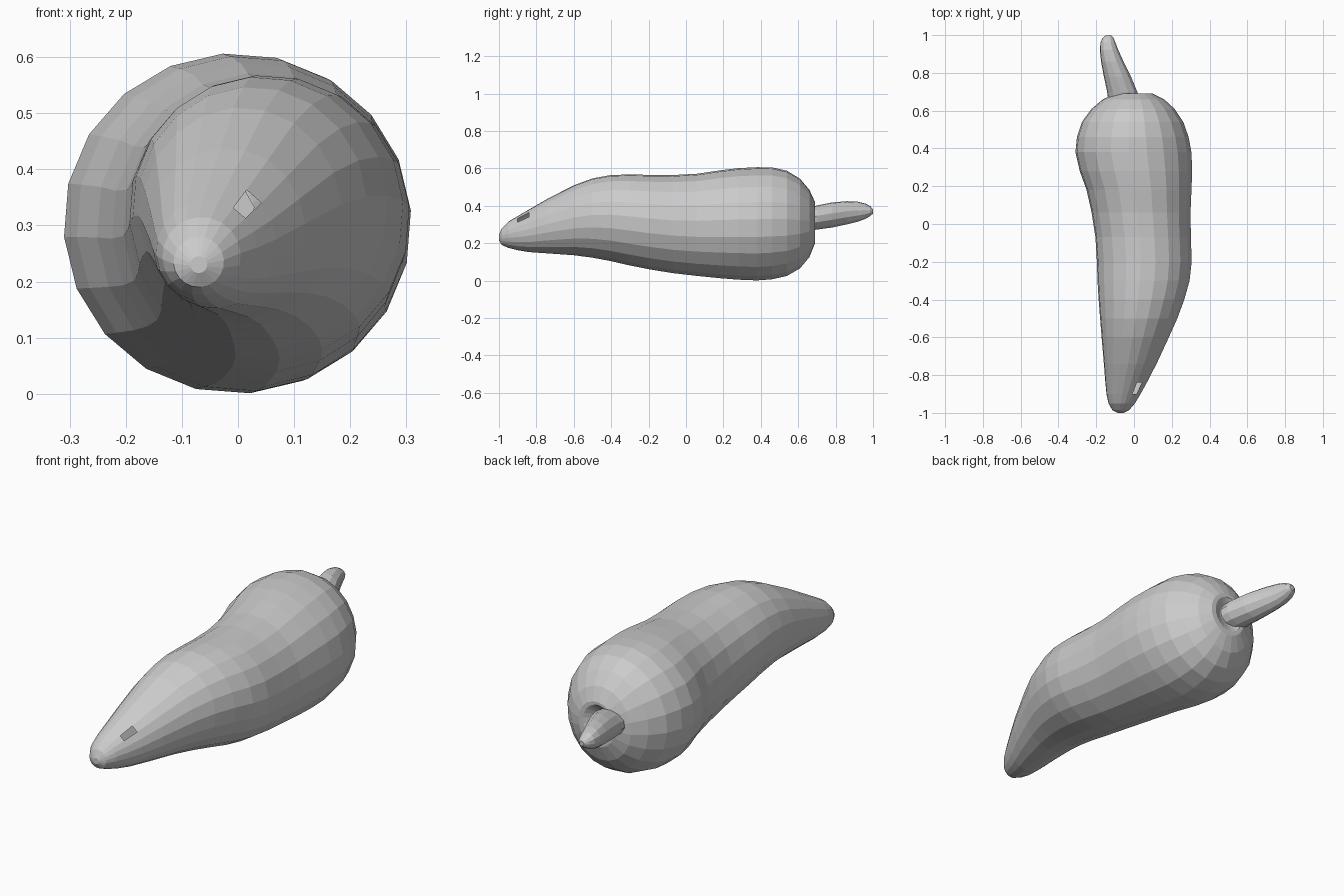
import bpy, bmesh
from math import cos, sin, tau
from mathutils import Vector


def loft(name, sections, sides, hole=None):
    """Skin elliptical sections (y, x_min, x_max, z_min, z_max), closing both ends."""
    bm = bmesh.new()
    rings = []
    for y, x0, x1, z0, z1 in sections:
        cx, cz = (x0 + x1) / 2, (z0 + z1) / 2
        rx, rz = (x1 - x0) / 2, (z1 - z0) / 2
        rings.append([bm.verts.new((cx + rx * cos(tau * (i + .25) / sides), y,
                                    cz + rz * sin(tau * (i + .25) / sides)))
                      for i in range(sides)])
    for a, b in zip(rings, rings[1:]):
        for i in range(sides):
            j = (i + 1) % sides
            bm.faces.new((a[i], a[j], b[j], b[i]))
    bm.faces.new(rings[0])
    bm.faces.new(rings[-1])
    bmesh.ops.recalc_face_normals(bm, faces=bm.faces)
    # small opening in the skin
    if hole:
        target = min(bm.faces, key=lambda f: (f.calc_center_median() - Vector(hole)).length)
        bmesh.ops.delete(bm, geom=[target], context='FACES')
    mesh = bpy.data.meshes.new(name)
    bm.to_mesh(mesh)
    bm.free()
    obj = bpy.data.objects.new(name, mesh)
    bpy.context.collection.objects.link(obj)
    return obj


# Pepper body, from curved tip to shoulder and the shallow dimple round the stem
body = [
    (-1.0, -.085, -.055, .215, .245),
    (-.985, -.115, -.025, .19, .28),
    (-.95, -.135, .005, .175, .315),
    (-.90, -.146, .035, .162, .345),
    (-.84, -.152, .068, .152, .38),
    (-.74, -.16, .12, .145, .438),
    (-.60, -.172, .185, .135, .51),
    (-.50, -.18, .23, .122, .547),
    (-.40, -.188, .267, .103, .565),
    (-.30, -.194, .295, .08, .568),
    (-.20, -.197, .306, .06, .566),
    (-.07, -.205, .302, .039, .565),
    (.06, -.225, .3, .024, .572),
    (.18, -.252, .305, .012, .59),
    (.28, -.288, .309, .004, .602),
    (.38, -.311, .305, 0, .607),
    (.46, -.303, .29, .006, .606),
    (.54, -.277, .262, .024, .588),
    (.61, -.225, .215, .065, .545),
    (.66, -.165, .16, .125, .485),
    (.69, -.1, .1, .2, .42),
    (.69, -.085, .075, .225, .405),
    (.665, -.06, .03, .28, .37),
]
loft("pepper_body", body, 20, hole=(.035, -.87, .34))

# Stem, bending to one side and rounded at its end
stem = [
    (.64, -.135, .03, .265, .385),
    (.70, -.143, .018, .272, .402),
    (.78, -.16, -.015, .283, .418),
    (.86, -.175, -.055, .3, .425),
    (.92, -.181, -.082, .315, .422),
    (.96, -.178, -.098, .33, .412),
    (.985, -.167, -.108, .345, .398),
    (1.0, -.147, -.122, .358, .382),
]
loft("stem", stem, 12)
